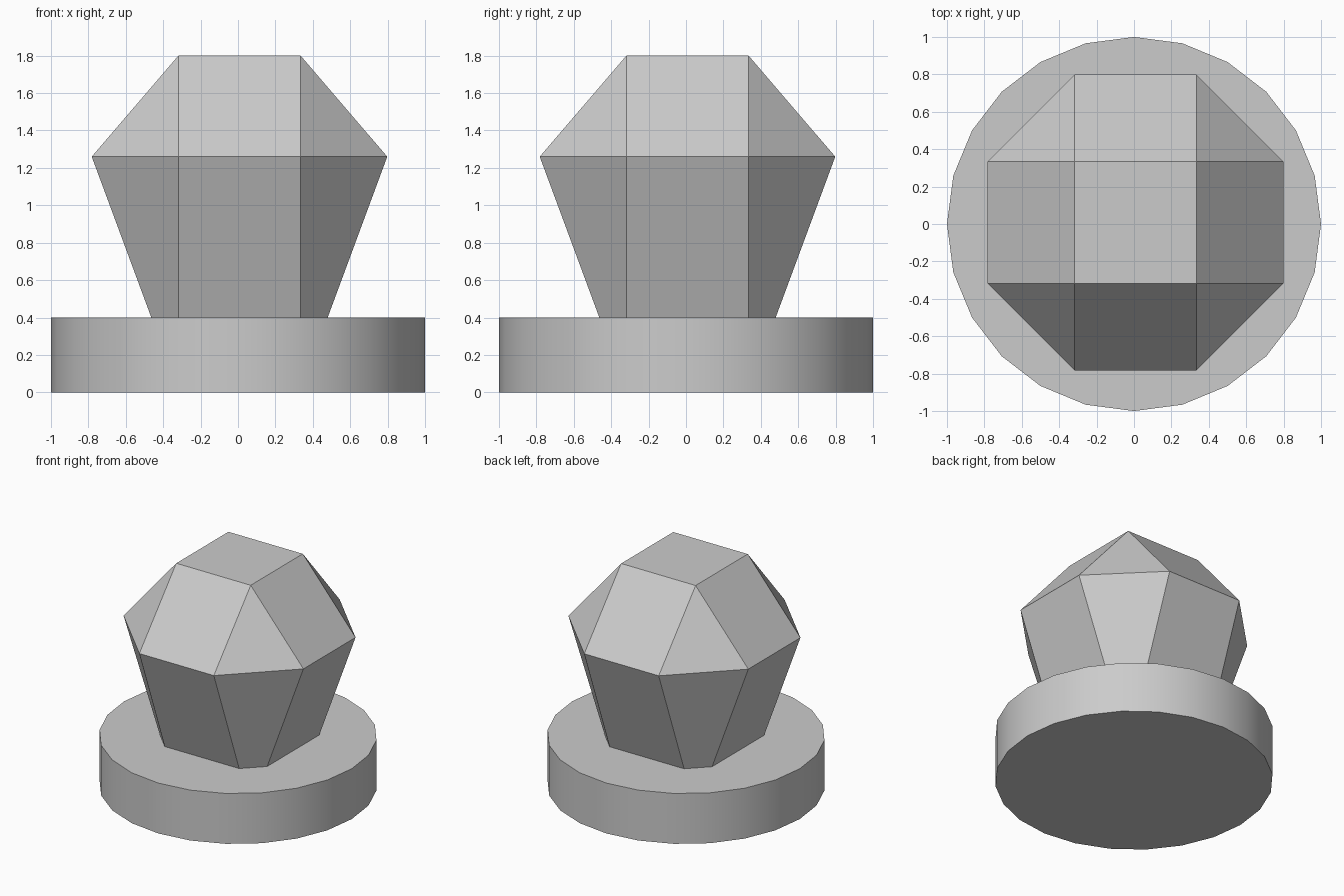
import bpy
import bmesh
import math
from itertools import product

cube = bpy.data.objects.get("Cube")
if cube:
    bpy.data.objects.remove(cube, do_unlink=True)

# Single grey material
grey = bpy.data.materials.new("light_grey")
grey.use_nodes = True
colour = (0.6, 0.6, 0.6, 1.0)
grey.diffuse_color = colour
grey.node_tree.nodes["Principled BSDF"].inputs["Base Color"].default_value = colour

# Round base: smooth side, sharp rims
bpy.ops.mesh.primitive_cylinder_add(vertices=24, radius=1, depth=0.4, location=(0, 0, 0.2))
base = bpy.context.object
base.name = "round_base"
base.data.materials.append(grey)
bpy.ops.object.shade_smooth_by_angle(angle=math.radians(30))

# Faceted knob: small squares above and below a wide eight-sided girdle
inner, outer = 0.327, 0.79
top_z, girdle_z, bottom_z = 1.80, 1.26, 0.01
bm = bmesh.new()
for sx, sy in product((-1, 1), repeat=2):
    for x, y, z in ((inner, inner, top_z), (inner, outer, girdle_z),
                    (outer, inner, girdle_z), (inner, inner, bottom_z)):
        bm.verts.new((sx * x, sy * y, z))
bmesh.ops.convex_hull(bm, input=bm.verts)
bmesh.ops.dissolve_limit(bm, angle_limit=math.radians(1), verts=bm.verts, edges=bm.edges)
bmesh.ops.recalc_face_normals(bm, faces=bm.faces)
mesh = bpy.data.meshes.new("faceted_knob")
bm.to_mesh(mesh)
bm.free()
mesh.materials.append(grey)
knob = bpy.data.objects.new("faceted_knob", mesh)
knob.location = (0.008, 0.008, 0)
bpy.context.collection.objects.link(knob)
